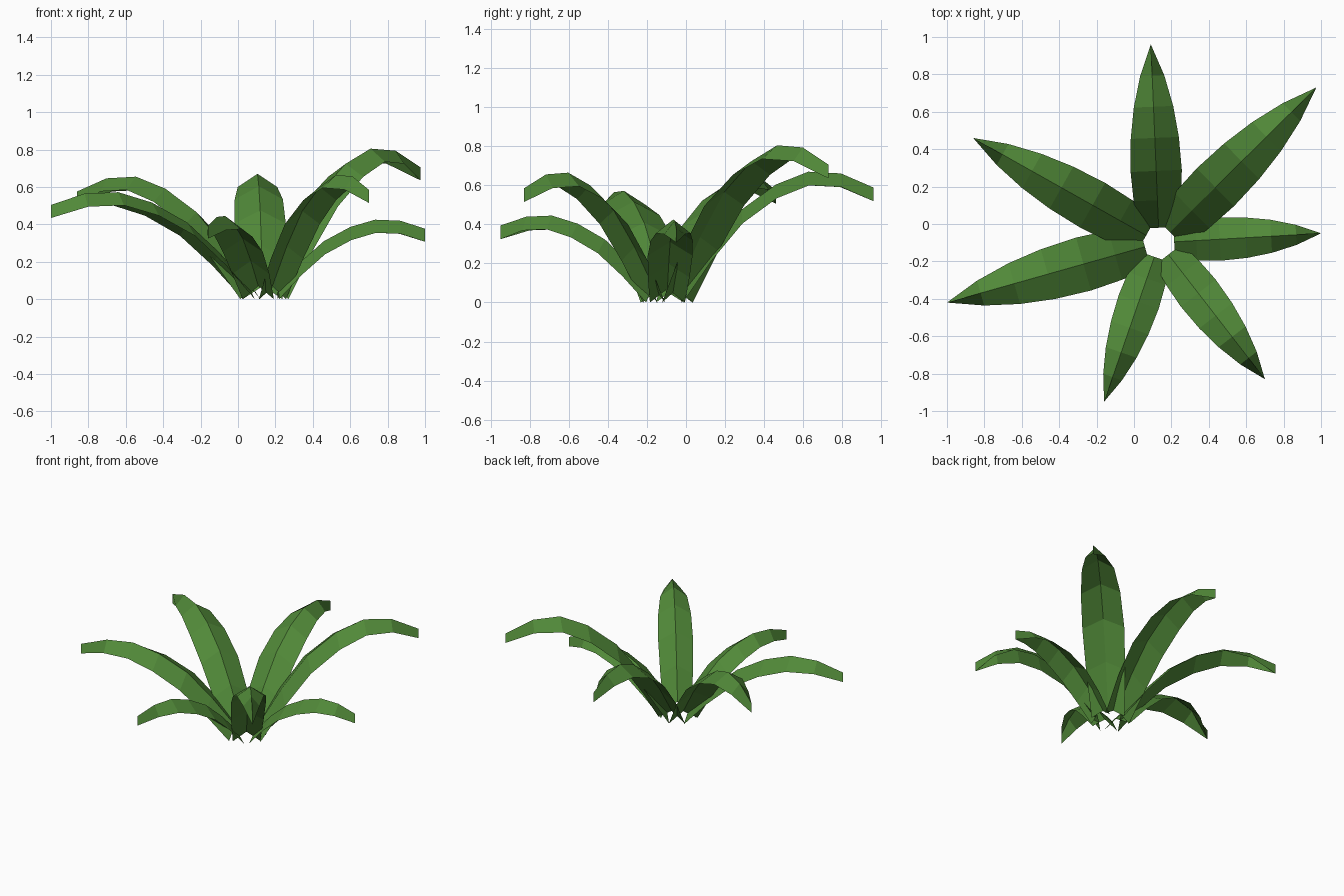
import bpy, bmesh, math
from mathutils import Vector

if "Cube" in bpy.data.objects:
    bpy.data.objects.remove(bpy.data.objects["Cube"])

green = bpy.data.materials.new("leaf green")
green.diffuse_color = (0.082, 0.25, 0.04, 1)
green.use_nodes = True
green.node_tree.nodes["Principled BSDF"].inputs["Base Color"].default_value = green.diffuse_color

CENTER = Vector((0.135, -0.1, 0))   # middle of the rosette
BASE_RADIUS = 0.08                  # where each leaf starts
FOLD = 0.07                         # drop from midrib to leaf edges

# Rows along a leaf: distance, height and half width, all as fractions
ROWS = [(0, 0, 0.78), (0.15, 0.36, 0.93), (0.31, 0.675, 1.0), (0.49, 0.89, 0.94),
        (0.66, 1.0, 0.77), (0.83, 0.985, 0.47), (1, 0.865, 0)]

# Tip x, tip y, arch peak height, half width
LEAVES = [(0.09, 0.96, 0.67, 0.137), (0.975, 0.73, 0.805, 0.142),
          (1.0, -0.05, 0.425, 0.115), (0.70, -0.83, 0.665, 0.118),
          (-0.16, -0.95, 0.445, 0.113), (-1.0, -0.42, 0.572, 0.147),
          (-0.86, 0.46, 0.655, 0.137)]


def make_leaf(name, x, y, peak, half):
    """A roof-folded blade arching from the rosette to its tip."""
    tip = Vector((x, y, 0))
    out = (tip - CENTER).normalized()
    side = Vector((-out.y, out.x, 0))
    start = CENTER + out * BASE_RADIUS
    bm = bmesh.new()
    rows = []
    for t, h, w in ROWS:
        mid = start.lerp(tip, t)
        mid.z = FOLD + h * (peak - FOLD)
        low = mid - Vector((0, 0, FOLD))
        left = bm.verts.new(low + side * half * w)
        rib = bm.verts.new(mid)
        right = bm.verts.new(low - side * half * w) if w else left
        rows.append((left, rib, right))
    for (l0, m0, r0), (l1, m1, r1) in zip(rows, rows[1:]):
        bm.faces.new((l0, m0, m1, l1))
        bm.faces.new((m0, r0, r1, m1))
    mesh = bpy.data.meshes.new(name)
    bm.to_mesh(mesh)
    bm.free()
    mesh.materials.append(green)
    obj = bpy.data.objects.new(name, mesh)
    bpy.context.collection.objects.link(obj)


for i, leaf in enumerate(LEAVES, 1):
    make_leaf(f"leaf_{i}", *leaf)
